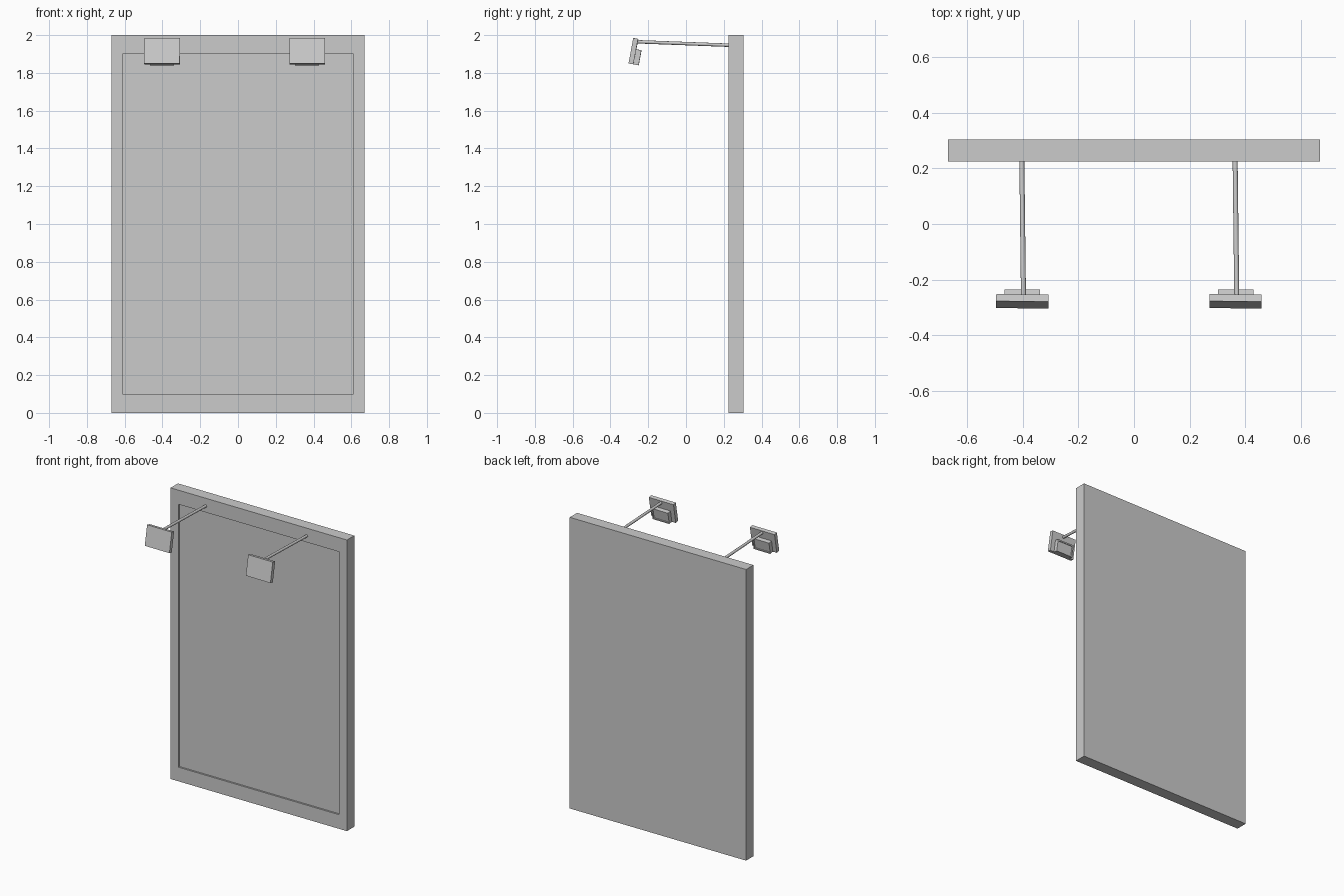
import bpy, bmesh, math
from mathutils import Vector, Matrix

if "Cube" in bpy.data.objects:
    bpy.data.objects.remove(bpy.data.objects["Cube"])


def finish(name, bm):
    bmesh.ops.recalc_face_normals(bm, faces=bm.faces)
    mesh = bpy.data.meshes.new(name)
    bm.to_mesh(mesh)
    bm.free()
    obj = bpy.data.objects.new(name, mesh)
    bpy.context.collection.objects.link(obj)
    return obj


def box(lo, hi):
    lo, hi = Vector(lo), Vector(hi)
    bm = bmesh.new()
    bmesh.ops.create_cube(bm, size=1, matrix=Matrix.Translation((lo + hi) / 2)
                          @ Matrix.Diagonal((*(hi - lo), 1)))
    return bm


def recess(bm, axis_y, border_x, border_z, depth):
    # sink a rectangular panel into the face pointing along axis_y
    bm.normal_update()
    face = max(bm.faces, key=lambda f: f.normal.y * axis_y)
    c = face.calc_center_median()
    size_x = max(abs(v.co.x - c.x) for v in face.verts)
    size_z = max(abs(v.co.z - c.z) for v in face.verts)
    bmesh.ops.inset_individual(bm, faces=[face], thickness=0.001)
    for v in face.verts:
        v.co.x = c.x + math.copysign(size_x - border_x, v.co.x - c.x)
        v.co.z = c.z + math.copysign(size_z - border_z, v.co.z - c.z)
    sunk = bmesh.ops.extrude_discrete_faces(bm, faces=[face])["faces"][0]
    for v in sunk.verts:
        v.co.y -= axis_y * depth


# display board with a recessed front panel
board = box((-0.67, 0.225, 0), (0.67, 0.305, 2))
recess(board, -1, 0.06, 0.097, 0.012)
finish("board", board)

# two spotlights on arms
for side, x in (("left", -0.402), ("right", 0.366)):
    # arm
    a, b = Vector((x - 0.002, 0.24, 1.946)), Vector((x + 0.004, -0.262, 1.965))
    bm = bmesh.new()
    bmesh.ops.create_cone(
        bm, cap_ends=True, segments=16, radius1=0.009, radius2=0.009, depth=(b - a).length,
        matrix=Matrix.Translation((a + b) / 2)
        @ (b - a).to_track_quat('Z', 'Y').to_matrix().to_4x4())
    arm = finish(side + "_arm", bm)
    arm.data.shade_smooth()
    arm.data.set_sharp_from_angle(angle=math.radians(40))

    # tilted head: origin at the top back edge of the plate
    place = (Matrix.Translation((x, -0.253, 1.98))
             @ Matrix.Rotation(math.radians(-0.5), 4, 'Z')
             @ Matrix.Rotation(math.radians(-10.5), 4, 'X'))
    if (place.to_3x3() @ Vector((0, 0, -1))).y > 0:
        place = place @ Matrix.Rotation(math.radians(21), 4, 'X')
    plate = box((-0.094, -0.026, -0.137), (0.094, 0, 0))
    finish(side + "_lamp_plate", plate).matrix_world = place

    # lamp housing behind the plate with a recessed lens
    lamp = box((-0.064, -0.002, -0.137), (0.064, 0.028, -0.056))
    recess(lamp, 1, 0.009, 0.009, 0.006)
    finish(side + "_lamp_housing", lamp).matrix_world = place
